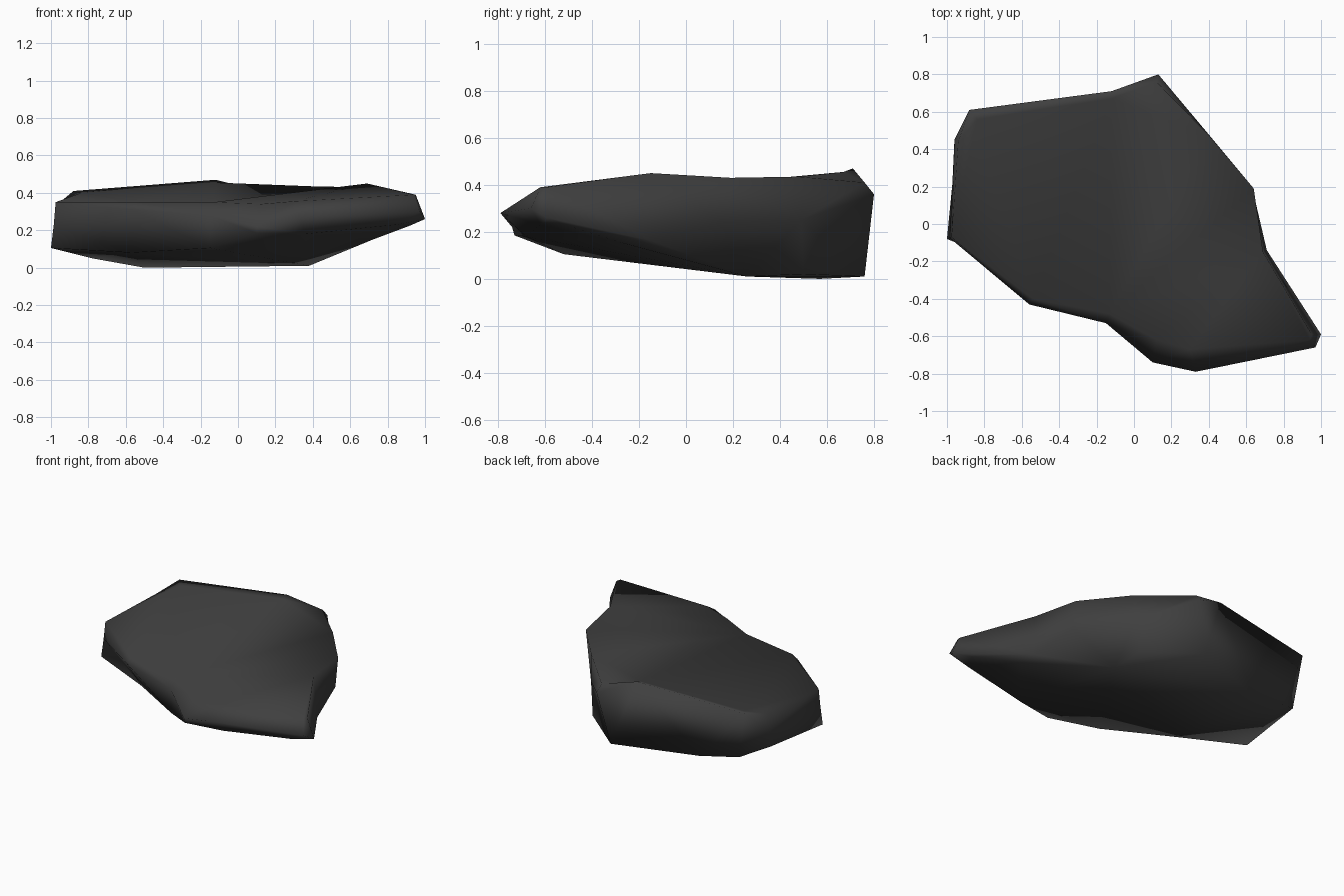
import bpy
import bmesh
import math

# Remove the default object
default_cube = bpy.data.objects.get("Cube")
if default_cube:
    bpy.data.objects.remove(default_cube, do_unlink=True)


def make_material(name, colour):
    material = bpy.data.materials.new(name)
    material.use_nodes = True
    material.diffuse_color = colour
    shader = material.node_tree.nodes["Principled BSDF"]
    shader.inputs["Base Color"].default_value = colour
    shader.inputs["Roughness"].default_value = 0.9
    return material


def add_ring(mesh, points):
    """Add one closed cross-section and return its vertices."""
    return [mesh.verts.new(point) for point in points]


def bridge(mesh, lower, upper):
    """Join two rings that have the same number of vertices."""
    count = len(lower)
    for index in range(count):
        following = (index + 1) % count
        mesh.faces.new((lower[index], lower[following],
                        upper[following], upper[index]))


# Underside: rises towards the front and the pointed left corner
underside = [
    (-1, -.08, .105), (-.57, -.25, .08), (-.15, -.52, .105),
    (.1, -.73, .185), (.36, -.68, .18), (.85, -.62, .23),
    (.92, -.5, .225), (.72, -.26, .15), (.38, .26, .01),
    (.37, .5, .02), (.05, .76, .01), (-.5, .57, 0),
    (-.78, .53, .05), (-.95, .43, .13),
]

# Widest outline of the slab: low on the left flank, a raised lip at the back
outline = [
    (-.985, -.075, .23), (-.56, -.43, .31), (-.15, -.53, .28),
    (.1, -.74, .22), (.33, -.79, .28), (.97, -.66, .3),
    (1, -.59, .26), (.71, -.14, .16), (.64, .16, .24),
    (.39, .49, .25), (.13, .8, .36), (-.12, .71, .47),
    (-.88, .61, .41), (-.96, .45, .25),
]

# Rim of the nearly flat upper face
top_rim = [
    (-.975, -.07, .35), (-.54, -.4, .35), (-.13, -.48, .35),
    (.12, -.62, .34), (.3, -.67, .355), (.94, -.62, .39),
    (.95, -.59, .39), (.69, -.15, .45), (.64, .19, .43),
    (.4, .475, .435), (.12, .76, .41), (-.12, .67, .455),
    (-.84, .56, .4), (-.94, .44, .36),
]

# Stone slab: stack the rings, then close both ends
rock_bm = bmesh.new()
rings = [add_ring(rock_bm, ring) for ring in (underside, outline, top_rim)]
for lower_ring, upper_ring in zip(rings, rings[1:]):
    bridge(rock_bm, lower_ring, upper_ring)
rock_bm.faces.new(reversed(rings[0]))
rock_bm.faces.new(rings[-1])
bmesh.ops.triangulate(rock_bm, faces=rock_bm.faces[:],
                      quad_method="BEAUTY", ngon_method="BEAUTY")
bmesh.ops.recalc_face_normals(rock_bm, faces=rock_bm.faces[:])

rock_mesh = bpy.data.meshes.new("rock_slab")
rock_bm.to_mesh(rock_mesh)
rock_bm.free()
rock = bpy.data.objects.new("rock_slab", rock_mesh)
bpy.context.collection.objects.link(rock)
rock_mesh.materials.append(
    make_material("dark grey stone", (.05, .05, .05, 1)))

# Soft shading with only the hardest edges kept crisp
bpy.ops.object.select_all(action="DESELECT")
rock.select_set(True)
bpy.context.view_layer.objects.active = rock
bpy.ops.object.shade_smooth_by_angle(angle=math.radians(100))
